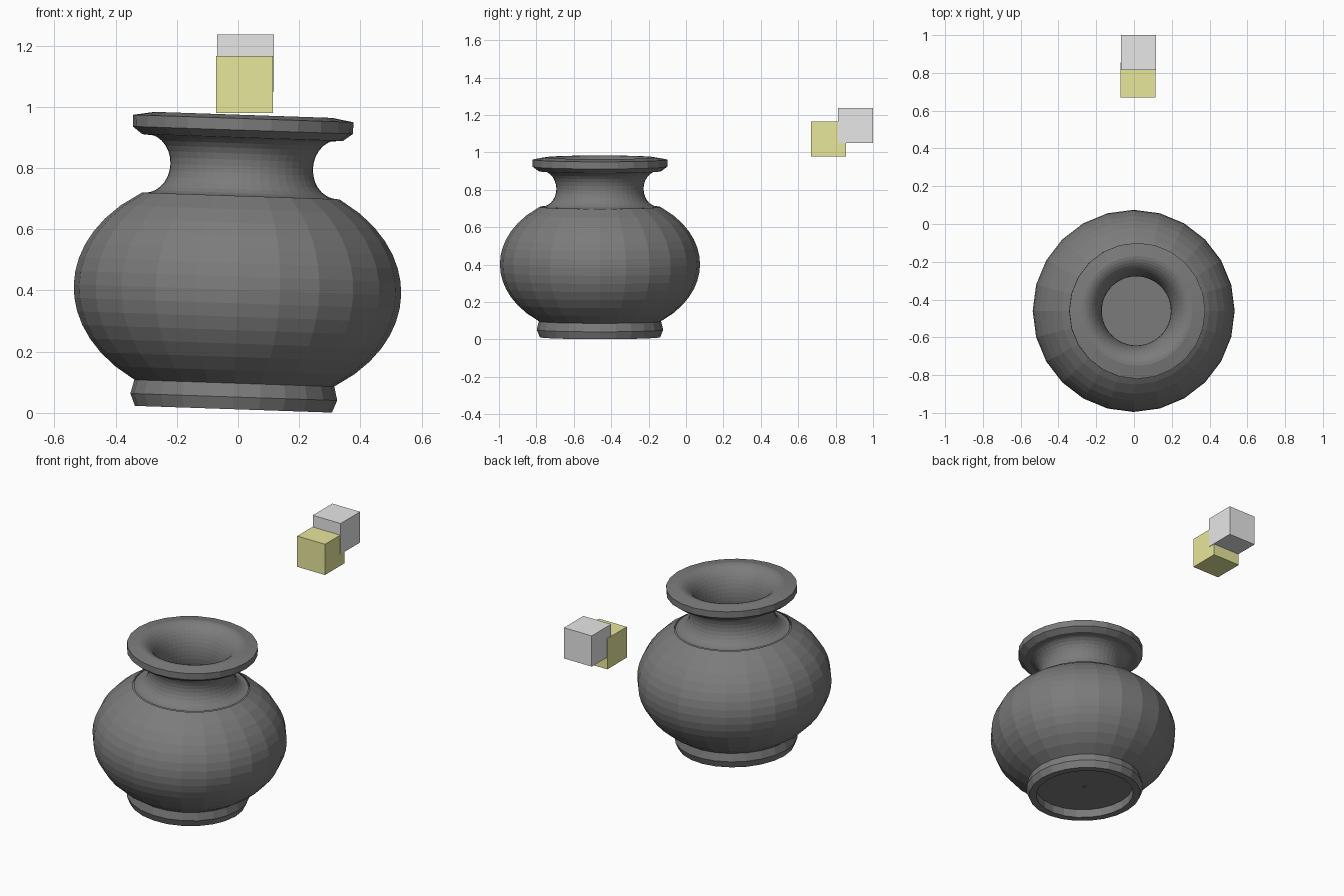
import bpy
import bmesh
from math import cos, sin, pi, sqrt, tau

if "Cube" in bpy.data.objects:
    bpy.data.objects.remove(bpy.data.objects["Cube"])


def material(name, colour):
    mat = bpy.data.materials.new(name)
    mat.use_nodes = True
    mat.diffuse_color = (*colour, 1)
    mat.node_tree.nodes["Principled BSDF"].inputs["Base Color"].default_value = (*colour, 1)
    return mat


clay = material("dark grey clay", (0.2, 0.2, 0.2))
yellow = material("pale yellow", (0.8, 0.8, 0.33))
grey = material("light grey", (0.8, 0.8, 0.8))


def add_object(name, bm, mat):
    mesh = bpy.data.meshes.new(name)
    bm.to_mesh(mesh)
    bm.free()
    mesh.materials.append(mat)
    obj = bpy.data.objects.new(name, mesh)
    bpy.context.collection.objects.link(obj)
    return obj


def lathe(name, profile, sides=24, closed=False, capped=False):
    """Turn (radius, height) points, listed bottom to top on the outside, about the pot axis."""
    bm = bmesh.new()
    rings = [[bm.verts.new((r * cos(tau * i / sides), r * sin(tau * i / sides), z))
              for i in range(sides)] for r, z in profile]
    pairs = list(zip(rings, rings[1:]))
    if closed:
        pairs.append((rings[-1], rings[0]))
    for low, high in pairs:
        for i in range(sides):
            j = (i + 1) % sides
            bm.faces.new((low[i], low[j], high[j], high[i]))
    if capped:
        bm.faces.new(rings[-1])
    obj = add_object(name, bm, clay)
    # The whole pot leans slightly to one side
    obj.location = (-0.015, -0.46, 0.012)
    obj.rotation_euler.y = 0.034
    return obj


def bulge(radius, half_height, low, high, rows, middle=0.39):
    """Part of an ellipse between two heights, spaced by angle."""
    points = []
    for i in range(rows + 1):
        t = i / rows
        s = ((1 - t) * low + t * high - middle) / half_height
        points.append((radius * sqrt(1 - s * s), middle + s * half_height))
    return points


def flare(throat, width, low, high, rows):
    """Hourglass curve, narrowest halfway up."""
    middle, half = (low + high) / 2, (high - low) / 2
    return [(throat + width * (1 - sin(pi * i / rows)), middle - half * cos(pi * i / rows))
            for i in range(rows + 1)]


# Belly: outer wall, and inner wall running back down to a flat floor
lathe("belly", bulge(0.535, 0.385, 0.083, 0.697, 14))
inside = bulge(0.49, 0.36, 0.09, 0.65, 12)
lathe("inner_wall", inside[::-1])
lathe("inner_floor", [(0.012, 0.092), inside[0]][::-1], capped=True)

# Neck, and the funnel inside it
lathe("neck", flare(0.233, 0.082, 0.697, 0.89, 14), sides=48)
funnel = [(inside[-1][0], inside[-1][1])]
funnel += [(0.183 + 0.107 * (1 - sqrt(1 - s * s)), 0.8 + 0.162 * s)
           for s in [sin(pi / 2 * k / 10) for k in range(-5, 11)]]
lathe("neck_funnel", funnel[::-1], sides=48)

# Rim with a bevelled underside and a gently raised inner lip
lathe("rim", [(0.29, 0.885), (0.328, 0.888), (0.36, 0.912), (0.36, 0.95), (0.29, 0.962)])

# Foot ring and the recessed base inside it
lathe("foot_ring", [(0.28, 0.0), (0.322, 0.0), (0.338, 0.04), (0.327, 0.085), (0.28, 0.085)],
      closed=True)
lathe("base_recess", [(0.28, 0.05), (0.01, 0.05)][::-1], capped=False)


# Two loose cubes behind the pot
def cube(name, centre, mat):
    bm = bmesh.new()
    bmesh.ops.create_cube(bm, size=0.186)
    add_object(name, bm, mat).location = centre


cube("yellow_cube", (0.021, 0.762, 1.072), yellow)
cube("grey_cube", (0.024, 0.907, 1.143), grey)
